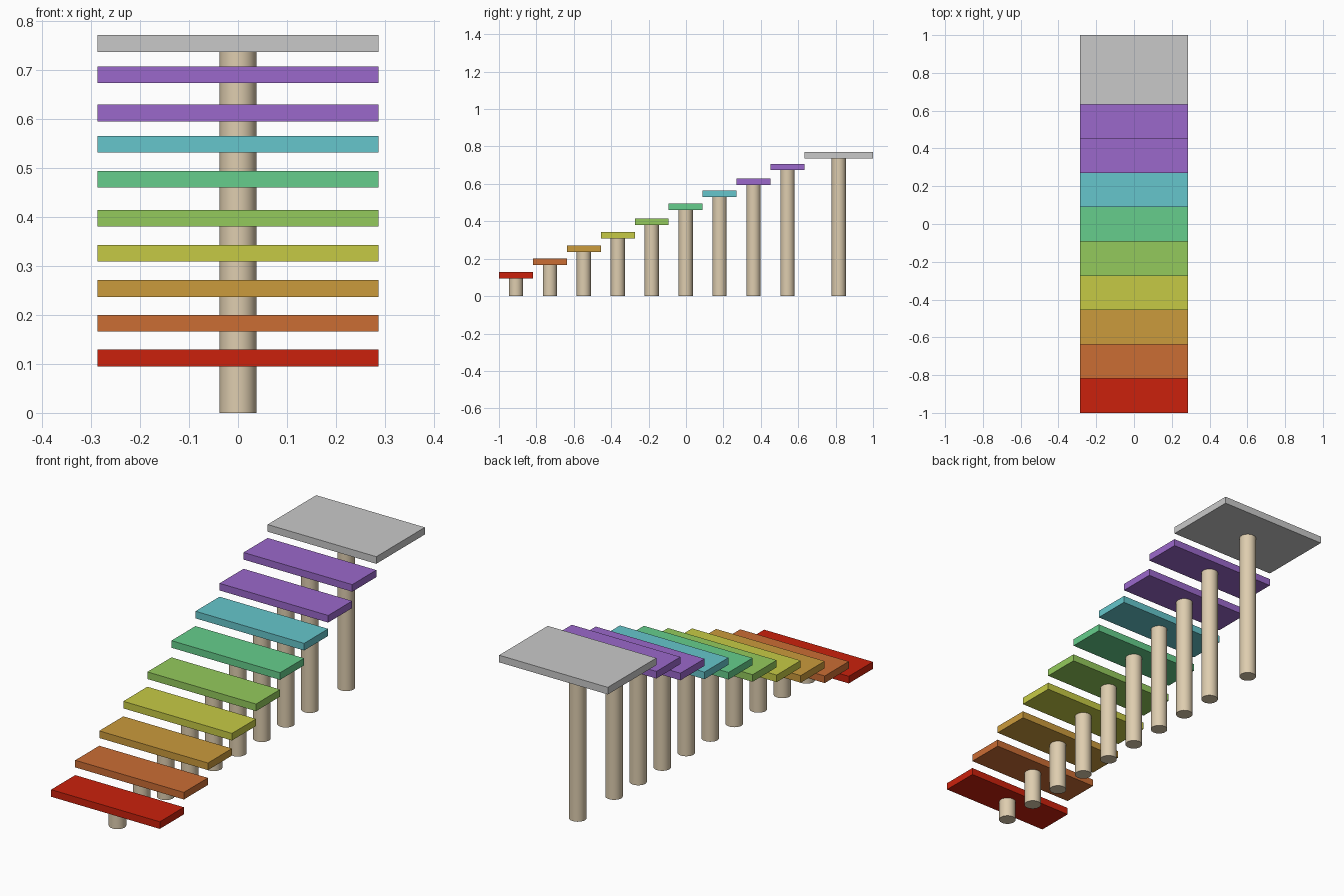
import bpy
import math

if "Cube" in bpy.data.objects:
    bpy.data.objects.remove(bpy.data.objects["Cube"])

HALF_WIDTH = 0.287
THICK = 0.034
STEP = 0.1815          # depth of one tread
POST_R = 0.038


def material(name, rgb):
    """Flat colour from 0-255 sRGB, stored as linear."""
    lin = [((c / 255 + 0.055) / 1.055) ** 2.4 for c in rgb]
    m = bpy.data.materials.new(name)
    m.diffuse_color = (*lin, 1)
    m.use_nodes = True
    m.node_tree.nodes["Principled BSDF"].inputs["Base Color"].default_value = m.diffuse_color
    return m


MATS = {
    "red": material("red", (203, 33, 12)),
    "orange": material("orange", (203, 109, 52)),
    "amber": material("amber", (203, 155, 60)),
    "yellow": material("yellow", (198, 202, 69)),
    "lime": material("lime", (148, 202, 92)),
    "green": material("green", (102, 206, 140)),
    "cyan": material("cyan", (102, 198, 204)),
    "purple": material("purple", (155, 104, 203)),
    "grey": material("grey", (201, 201, 201)),
    "pale wood": material("pale wood", (222, 205, 175)),
}


def slab(name, y0, y1, top, mat):
    bpy.ops.mesh.primitive_cube_add(size=1, location=(0, (y0 + y1) / 2, top - THICK / 2))
    ob = bpy.context.object
    ob.name = name
    ob.scale = (2 * HALF_WIDTH, y1 - y0, THICK)
    bpy.ops.object.transform_apply(location=False, rotation=False, scale=True)
    ob.data.materials.append(mat)


def post(name, y, height):
    bpy.ops.mesh.primitive_cylinder_add(vertices=32, radius=POST_R, depth=height,
                                        location=(0, y, height / 2))
    ob = bpy.context.object
    ob.name = name
    ob.data.materials.append(MATS["pale wood"])
    bpy.ops.object.shade_smooth_by_angle(angle=math.radians(40))


# Treads with their top heights, front to back; the last one is the deep landing
levels = [("red", 0.129), ("orange", 0.200), ("amber", 0.271), ("yellow", 0.343),
          ("lime", 0.414), ("green", 0.494), ("cyan", 0.565), ("purple", 0.629),
          ("purple", 0.707), ("grey", 0.771)]

for i, (colour, top) in enumerate(levels):
    last = i == len(levels) - 1
    y0 = -1 + i * STEP
    y1 = 1 if last else y0 + STEP
    part = "landing" if last else f"tread_{i + 1}"
    slab(part, y0, y1, top, MATS[colour])
    # Round post under the middle of each slab
    post(f"{part}_post", (y0 + y1) / 2, top - THICK)
